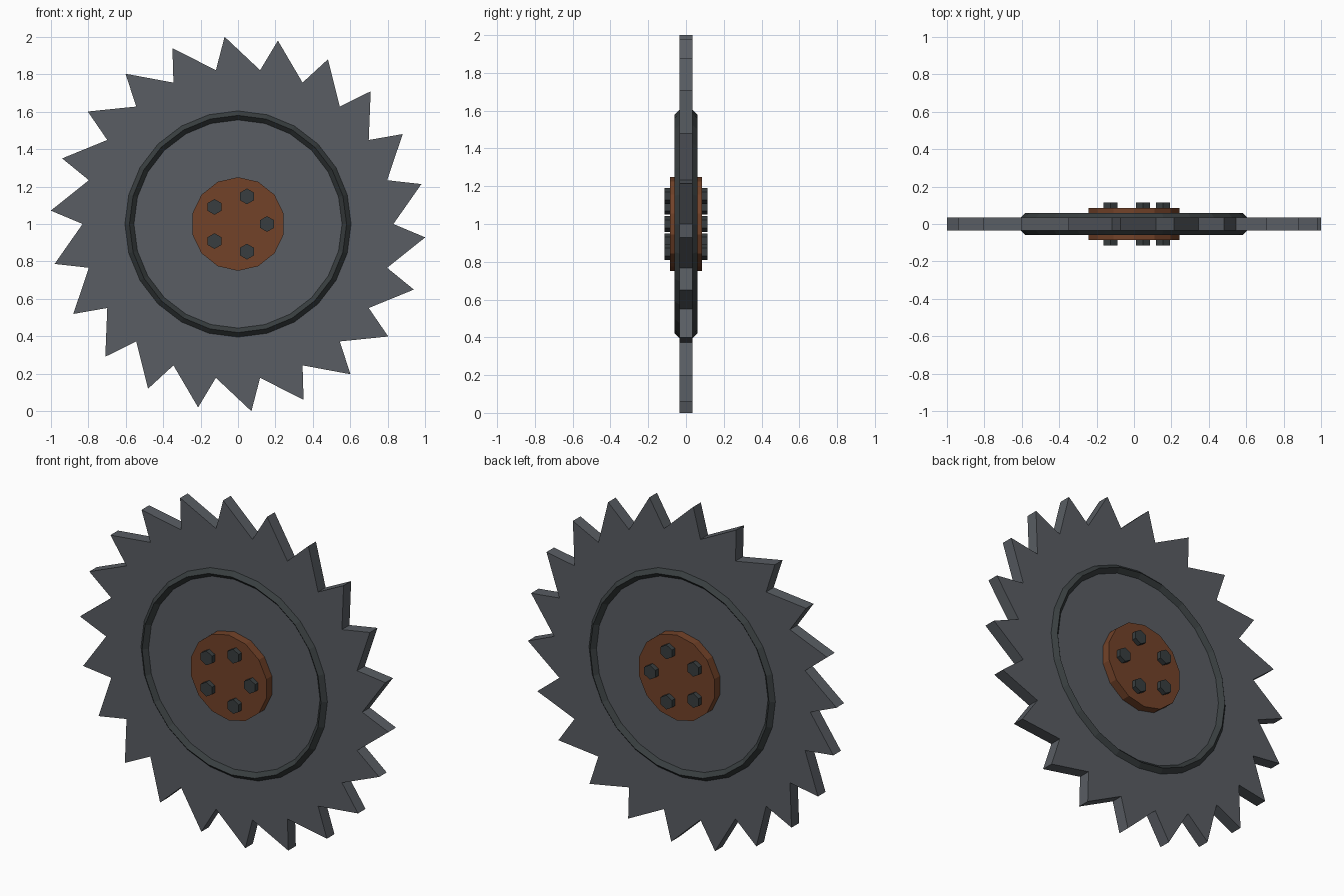
import bpy, bmesh
from math import cos, sin, pi, radians
from mathutils import Matrix, Vector

if "Cube" in bpy.data.objects:
    bpy.data.objects.remove(bpy.data.objects["Cube"])

CENTRE = Vector((0, 0, 1))


def material(name, rgb):
    m = bpy.data.materials.new(name)
    m.diffuse_color = (*rgb, 1)
    m.use_nodes = True
    m.node_tree.nodes["Principled BSDF"].inputs["Base Color"].default_value = m.diffuse_color
    return m


steel = material("steel", (0.10, 0.11, 0.125))
dark = material("dark_steel", (0.04, 0.048, 0.05))
rust = material("rust", (0.17, 0.055, 0.022))


def finish(name, bm, mat):
    bmesh.ops.recalc_face_normals(bm, faces=bm.faces)
    mesh = bpy.data.meshes.new(name)
    bm.to_mesh(mesh)
    bm.free()
    mesh.materials.append(mat)
    ob = bpy.data.objects.new(name, mesh)
    ob.location = CENTRE
    bpy.context.collection.objects.link(ob)


def prism(name, outline, half, mat):
    """Extrude an (x, z) outline symmetrically along y."""
    bm = bmesh.new()
    face = bm.faces.new([bm.verts.new((x, -half, z)) for x, z in outline])
    ext = bmesh.ops.extrude_face_region(bm, geom=[face])["geom"]
    bmesh.ops.translate(bm, vec=(0, 2 * half, 0),
                        verts=[v for v in ext if isinstance(v, bmesh.types.BMVert)])
    finish(name, bm, mat)


def polygon(n, r, cx=0, cz=0):
    """Regular polygon with a corner pointing up."""
    return [(cx + r * sin(2 * pi * i / n), cz + r * cos(2 * pi * i / n)) for i in range(n)]


# Toothed blade: root, then a tip leaning three quarters of a step forward
TEETH = 22
outline = []
for i in range(TEETH):
    for r, k in ((0.83, i), (1.0025, i + 0.75)):
        a = 2 * pi * k / TEETH
        outline.append((r * cos(a), r * sin(a)))
prism("saw_blade", outline, 0.035, steel)

# Raised ridge ring on each face, diamond cross-section
for name, y in (("front_ring", -0.035), ("back_ring", 0.035)):
    bm = bmesh.new()
    rows = []
    for x, z in polygon(24, 1):
        rows.append([bm.verts.new((x * (0.58 + dr), y + dy, z * (0.58 + dr)))
                     for dr, dy in ((0.024, 0), (0, 0.025), (-0.024, 0), (0, -0.025))])
    for i in range(24):
        a, b = rows[i], rows[(i + 1) % 24]
        for j in range(4):
            k = (j + 1) % 4
            bm.faces.new((a[j], a[k], b[k], b[j]))
    finish(name, bm, dark)

# Hub plate and the five hex bolts running through it
prism("hub", polygon(14, 0.25), 0.086, rust)
for i in range(5):
    a = radians(72 * i)
    prism(f"bolt_{i + 1}", polygon(6, 0.042, 0.155 * cos(a), 0.155 * sin(a)), 0.114, dark)
